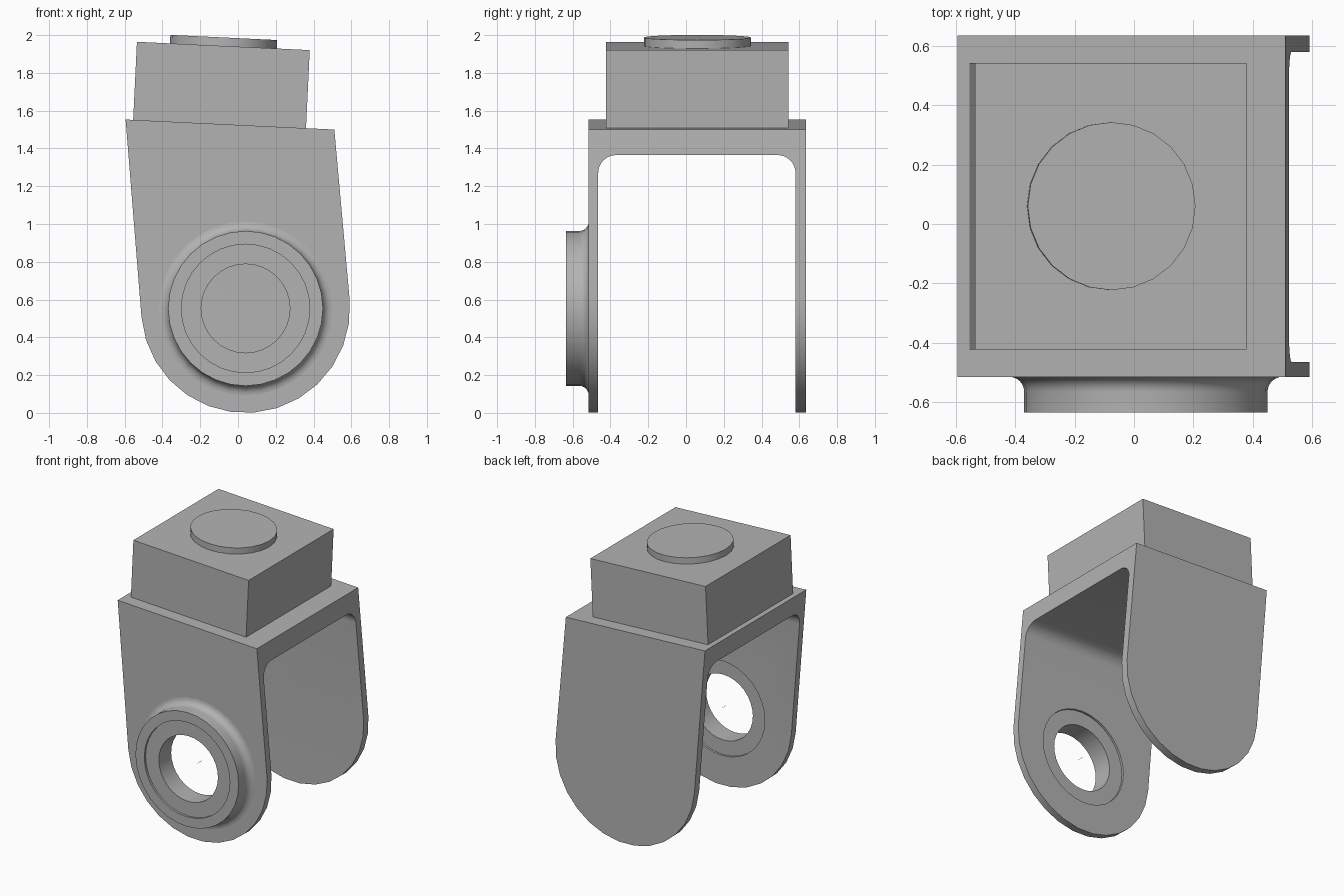
import bpy, bmesh, math
from mathutils import Matrix, Vector

if "Cube" in bpy.data.objects:
    bpy.data.objects.remove(bpy.data.objects["Cube"], do_unlink=True)

TILT = math.radians(2.75)      # lean of the top block
RAKE = math.radians(4.8)       # lean of the leg sides
MID_Y = 0.06
PIVOT = Vector((0.04, 0, 0.553))

grey = bpy.data.materials.new("plain_grey")
grey.use_nodes = True
grey.diffuse_color = (0.45, 0.45, 0.45, 1)
grey.node_tree.nodes["Principled BSDF"].inputs["Base Color"].default_value = grey.diffuse_color


def make(name, bm):
    bmesh.ops.recalc_face_normals(bm, faces=bm.faces)
    mesh = bpy.data.meshes.new(name)
    bm.to_mesh(mesh)
    bm.free()
    mesh.materials.append(grey)
    ob = bpy.data.objects.new(name, mesh)
    bpy.context.collection.objects.link(ob)
    return ob


def smooth(ob, angle=30):
    bpy.ops.object.select_all(action='DESELECT')
    ob.select_set(True)
    bpy.context.view_layer.objects.active = ob
    bpy.ops.object.shade_smooth_by_angle(angle=math.radians(angle))


def prism(name, points, sweep):
    """Extrude a flat outline along a vector."""
    bm = bmesh.new()
    face = bm.faces.new([bm.verts.new(p) for p in points])
    new = bmesh.ops.extrude_face_region(bm, geom=[face])["geom"]
    bmesh.ops.translate(bm, vec=sweep, verts=[v for v in new if isinstance(v, bmesh.types.BMVert)])
    return make(name, bm)


def lathe(name, profile, steps=32):
    """Spin a closed (radius, y) profile around the pivot axis."""
    bm = bmesh.new()
    rings = []
    for i in range(steps):
        a = math.tau * i / steps
        rings.append([bm.verts.new((PIVOT.x + r * math.cos(a), y, PIVOT.z + r * math.sin(a)))
                      for r, y in profile])
    n = len(profile)
    for i in range(steps):
        a, b = rings[i], rings[(i + 1) % steps]
        for j in range(n):
            k = (j + 1) % n
            bm.faces.new((a[j], a[k], b[k], b[j]))
    return make(name, bm)


def cut(target, cutter):
    cutter.hide_render = True
    mod = target.modifiers.new("cut", 'BOOLEAN')
    mod.operation = 'DIFFERENCE'
    mod.solver = 'EXACT'
    mod.object = cutter
    bpy.context.view_layer.objects.active = target
    bpy.ops.object.modifier_apply(modifier=mod.name)
    bpy.data.objects.remove(cutter, do_unlink=True)


# Fork: leg outline swept front to back, then hollowed
outline = [(-0.595, -0.515, 1.553)]
for i in range(15):
    a = math.pi + RAKE + math.pi * i / 14
    outline.append((PIVOT.x + 0.553 * math.cos(a), -0.515, PIVOT.z + 0.553 * math.sin(a)))
outline.append((0.51, -0.515, 1.50))
fork = prism("fork", outline, (0, 1.15, 0))

# Gap between the legs, with rounded upper corners
r = 0.095
gap = [(-1, -0.465, -0.5)]
for cy, start in ((-0.465 + r, math.pi), (0.58 - r, math.pi / 2)):
    for i in range(9):
        a = start - math.pi / 2 * i / 8
        gap.append((-1, cy + r * math.cos(a), -r + r * math.sin(a)))
gap.append((-1, 0.58, -0.5))
gap[0] = (-1, -0.465, -2)
gap[-1] = (-1, 0.58, -2)
cutter = prism("gap_cutter", gap, (2, 0, 0))
cutter.data.transform(Matrix.Translation((0, 0, 1.39)) @ Matrix.Rotation(TILT, 4, 'Y'))
cut(fork, cutter)

# Bore through the front leg only
bore = lathe("bore_cutter", [(0.001, -0.7), (0.34, -0.7), (0.34, -0.3), (0.001, -0.3)])
cut(fork, bore)
smooth(fork)

# Boss with a fillet onto the front leg
f = 0.05
profile = [(0.34, -0.515), (0.34, -0.635), (0.41, -0.635)]
for i in range(7):
    a = math.pi / 2 * i / 6
    profile.append((0.41 + f * (1 - math.cos(a)), -0.515 - f * (1 - math.sin(a))))
smooth(lathe("boss", profile))

# Bushing set slightly inside the boss
smooth(lathe("bushing", [(0.235, -0.62), (0.34, -0.62), (0.34, -0.48), (0.235, -0.48)]))

# Top block and round pad, both leaning with the bridge
lean = Matrix.Translation((-0.0975, MID_Y, 1.528)) @ Matrix.Rotation(TILT, 4, 'Y')
bm = bmesh.new()
bmesh.ops.create_cube(bm, size=1, matrix=lean @ Matrix.Translation((0, 0, 0.2025))
                      @ Matrix.Diagonal((0.916, 0.965, 0.425, 1)))
make("top_block", bm)

bm = bmesh.new()
bmesh.ops.create_cone(bm, cap_ends=True, segments=24, radius1=0.283, radius2=0.283, depth=0.05,
                      matrix=lean @ Matrix.Translation((0, 0, 0.435)))
smooth(make("top_pad", bm))
